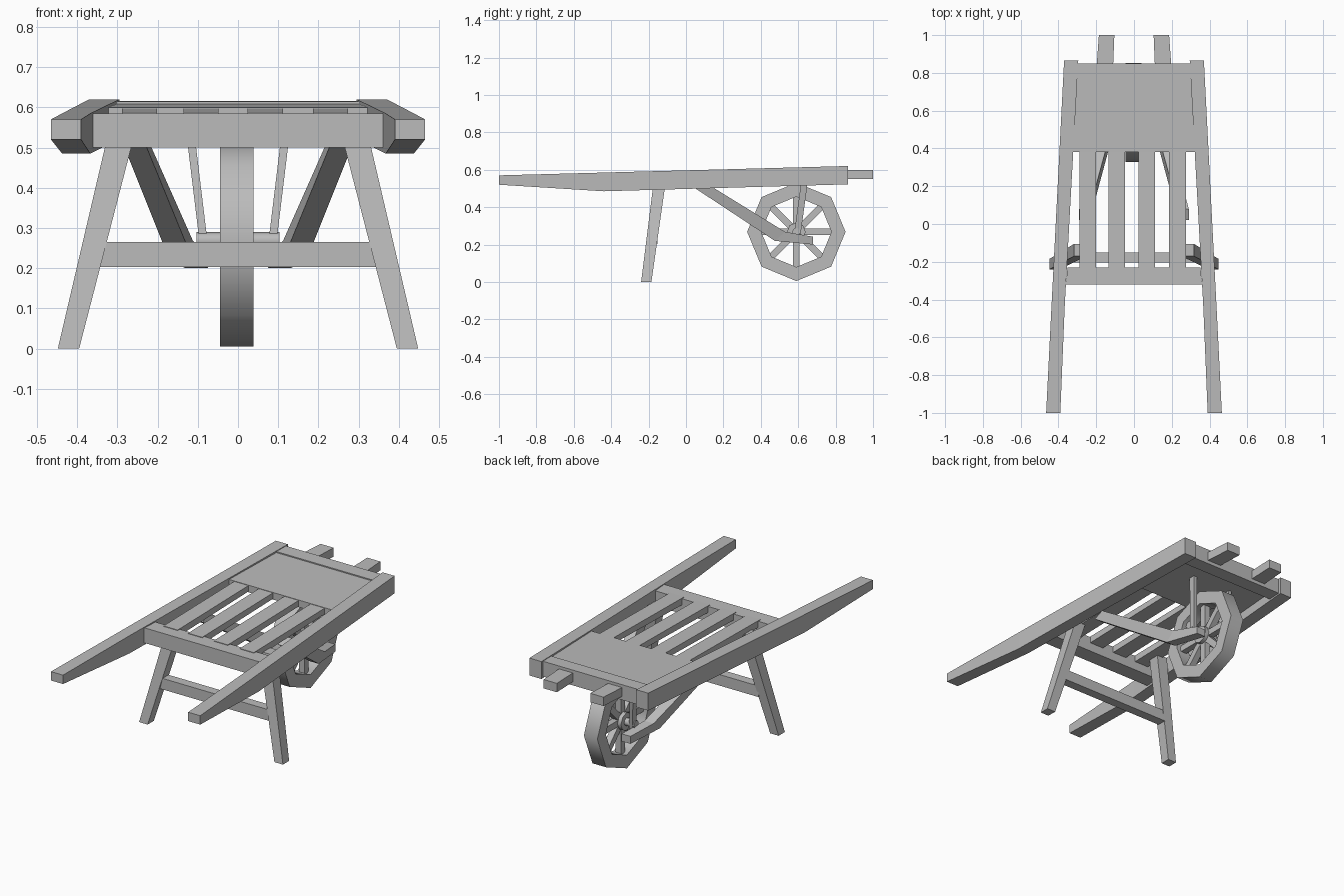
import bpy
import bmesh
import math
from mathutils import Matrix, Vector

cube = bpy.data.objects.get("Cube")
if cube:
    bpy.data.objects.remove(cube, do_unlink=True)

wood = bpy.data.materials.new("grey wood")
wood.use_nodes = True
grey = (0.5, 0.5, 0.5, 1)
wood.diffuse_color = grey
wood.node_tree.nodes["Principled BSDF"].inputs["Base Color"].default_value = grey


def finish(name, bm, mirror=False):
    bmesh.ops.recalc_face_normals(bm, faces=bm.faces)
    mesh = bpy.data.meshes.new(name)
    bm.to_mesh(mesh)
    bm.free()
    mesh.materials.append(wood)
    obj = bpy.data.objects.new(name, mesh)
    bpy.context.collection.objects.link(obj)
    if mirror:
        obj.modifiers.new("Mirror", "MIRROR").use_mirror_merge = False
    return obj


def loft(name, rings, mirror=False):
    """Skin a run of equal rings and cap both ends."""
    bm = bmesh.new()
    rows = [[bm.verts.new(p) for p in ring] for ring in rings]
    n = len(rows[0])
    for a, b in zip(rows, rows[1:]):
        for i in range(n):
            j = (i + 1) % n
            bm.faces.new((a[i], a[j], b[j], b[i]))
    bm.faces.new(rows[0])
    bm.faces.new(rows[-1])
    return finish(name, bm, mirror)


def beam(name, stations, mirror=False):
    """Timber along y; each station is y, inner x, outer x, bottom z, top z."""
    return loft(name, [[(a, y, lo), (b, y, lo), (b, y, hi), (a, y, hi)]
                       for y, a, b, lo, hi in stations], mirror)


def post(name, stations, mirror=False):
    """Timber along z; each station is z, x range, y range."""
    return loft(name, [[(a, c, z), (b, c, z), (b, d, z), (a, d, z)]
                       for z, a, b, c, d in stations], mirror)


# Long side rails that narrow into the handles
beam("side_rails", [(-1, 0.39, 0.465, 0.52, 0.57),
                    (-0.44, 0.367, 0.437, 0.485, 0.585),
                    (0.865, 0.295, 0.37, 0.522, 0.62)], True)

# Bed
beam("front_crossbar", [(-0.32, -0.36, 0.36, 0.5, 0.585),
                        (-0.23, -0.352, 0.352, 0.5, 0.585)])
beam("rear_crossbar", [(0.77, -0.302, 0.302, 0.53, 0.614),
                       (0.85, -0.298, 0.298, 0.53, 0.616)])
beam("bed_panel", [(0.38, -0.325, 0.325, 0.56, 0.6),
                   (0.775, -0.305, 0.305, 0.57, 0.608)])
for i, x in enumerate((-0.245, -0.092, 0.068, 0.23)):
    beam(f"bed_slat_{i + 1}", [(-0.25, x - 0.044, x + 0.044, 0.55, 0.588),
                               (0.4, x - 0.044, x + 0.044, 0.565, 0.598)])
beam("rear_stubs", [(0.8, 0.112, 0.2, 0.55, 0.6),
                    (1, 0.104, 0.186, 0.55, 0.6)], True)

# Splayed legs and their stretcher
post("legs", [(0, 0.395, 0.448, -0.24, -0.185),
              (0.56, 0.25, 0.317, -0.17, -0.105)], True)
beam("leg_stretcher", [(-0.205, -0.345, 0.345, 0.203, 0.265),
                       (-0.152, -0.345, 0.345, 0.203, 0.265)])

# Bent arms that hold the axle: lower y, z then upper y, z then x range
arm = [(0.02, 0.52, 0.08, 0.545, 0.235, 0.29),
       (0.475, 0.22, 0.53, 0.268, 0.112, 0.17),
       (0.68, 0.2, 0.68, 0.242, 0.075, 0.13)]
loft("axle_arms", [[(a, y0, z0), (b, y0, z0), (b, y1, z1), (a, y1, z1)]
                   for y0, z0, y1, z1, a, b in arm], True)
post("arm_struts", [(0.235, 0.072, 0.092, 0.575, 0.61),
                    (0.565, 0.112, 0.132, 0.62, 0.655)], True)

# Eight-sided wheel
CENTRE = Vector((-0.003, 0.59, 0.268))
SIDES = 8


def circle(x, radius):
    steps = [math.tau * i / SIDES for i in range(SIDES)]
    return [CENTRE + Vector((x, radius * math.cos(t), radius * math.sin(t))) for t in steps]


bm = bmesh.new()
rows = [[bm.verts.new(p) for p in circle(x, r)]
        for x, r in ((-0.042, 0.263), (0.042, 0.263), (0.042, 0.188), (-0.042, 0.188))]
for a, b in zip(rows, rows[1:] + rows[:1]):
    for i in range(SIDES):
        j = (i + 1) % SIDES
        bm.faces.new((a[i], a[j], b[j], b[i]))
rim = finish("wheel_rim", bm)

bm = bmesh.new()
for i in range(SIDES):
    spin = Matrix.Rotation(math.tau * i / SIDES, 4, "X")
    shape = Matrix.Translation((0, 0.1, 0)) @ Matrix.Diagonal((0.036, 0.18, 0.036, 1))
    bmesh.ops.create_cube(bm, size=1, matrix=Matrix.Translation(CENTRE) @ spin @ shape)
finish("wheel_spokes", bm)

hub = loft("wheel_hub", [circle(-0.04, 0.05), circle(0.04, 0.05)])
axle = loft("axle", [circle(-0.1, 0.022), circle(0.106, 0.022)])

# Soft shading round the wheel, crisp at its edges
bpy.ops.object.select_all(action="DESELECT")
for obj in (rim, hub, axle):
    obj.select_set(True)
bpy.context.view_layer.objects.active = rim
bpy.ops.object.shade_smooth_by_angle(angle=math.radians(50))
